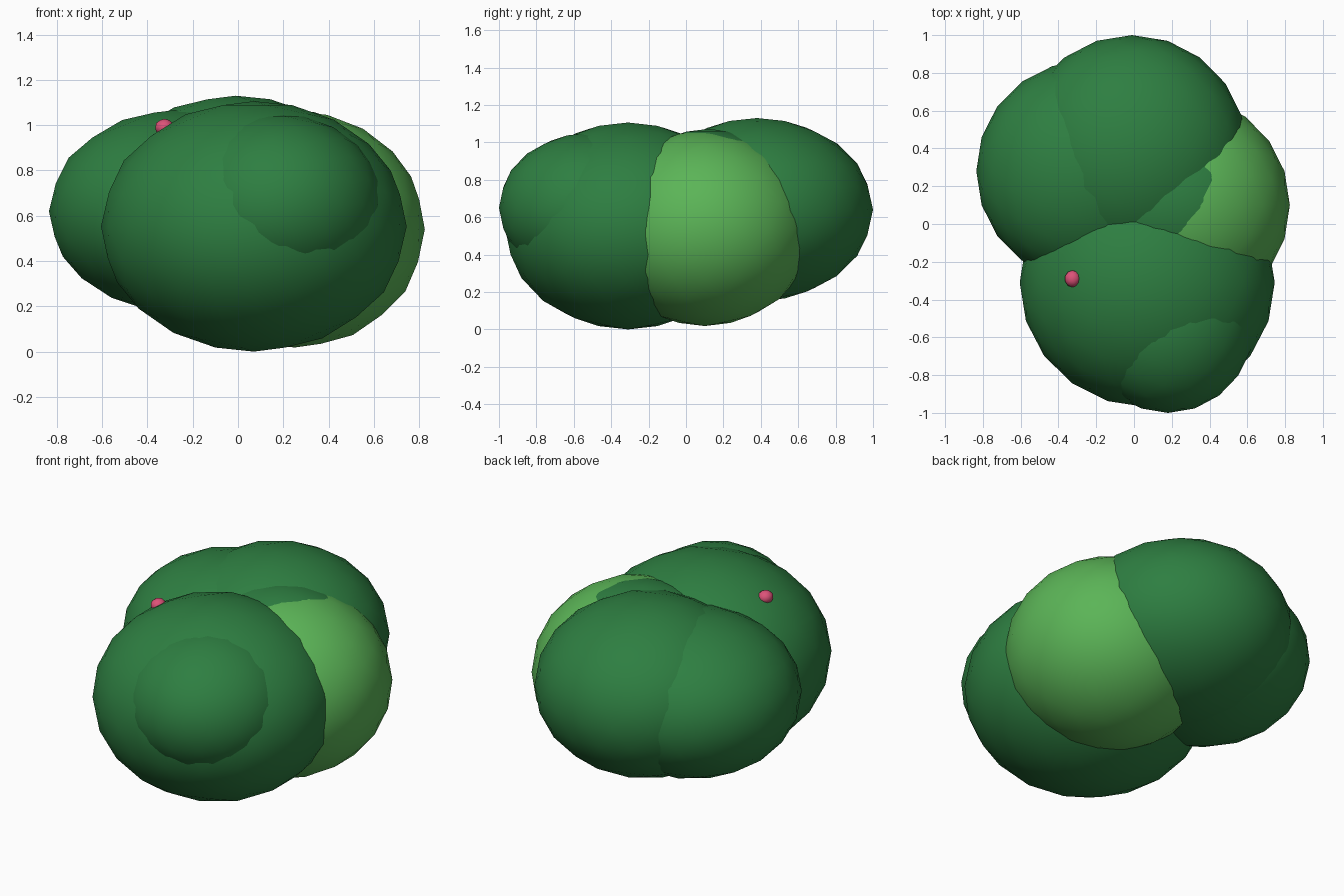
import bpy

if "Cube" in bpy.data.objects:
    bpy.data.objects.remove(bpy.data.objects["Cube"])


def material(name, rgb):
    m = bpy.data.materials.new(name)
    m.diffuse_color = (*rgb, 1)
    m.use_nodes = True
    m.node_tree.nodes["Principled BSDF"].inputs["Base Color"].default_value = m.diffuse_color
    return m


dark = material("dark leaf green", (0.027, 0.21, 0.053))
light = material("light leaf green", (0.105, 0.46, 0.095))
pink = material("berry pink", (0.72, 0.085, 0.19))


def blob(name, centre, radii, mat, detail=3):
    """Smooth, faceted-outline ellipsoid."""
    bpy.ops.mesh.primitive_ico_sphere_add(subdivisions=detail, radius=1, location=centre)
    ob = bpy.context.object
    ob.name = name
    ob.scale = radii
    bpy.ops.object.transform_apply(location=False, rotation=False, scale=True)
    ob.data.materials.append(mat)
    bpy.ops.object.shade_smooth()
    return ob


# Main leaf masses
blob("front_foliage", (0.07, -0.31, 0.553), (0.675, 0.66, 0.553), dark)
blob("back_foliage", (-0.01, 0.38, 0.64), (0.61, 0.62, 0.49), dark)
blob("left_foliage", (-0.25, 0.28, 0.62), (0.585, 0.585, 0.45), dark)
blob("right_foliage", (0.25, 0.10, 0.54), (0.575, 0.58, 0.522), light)

# Fillers: the saddle between the masses and the slight bulge at the front
blob("middle_foliage", (0.20, 0.12, 0.612), (0.55, 0.50, 0.46), dark)
blob("front_bulge", (0.18, -0.52, 0.65), (0.46, 0.48, 0.40), dark)

# Berry sitting on the front mass
blob("berry", (-0.325, -0.29, 0.99), (0.042, 0.045, 0.038), pink, 2)
